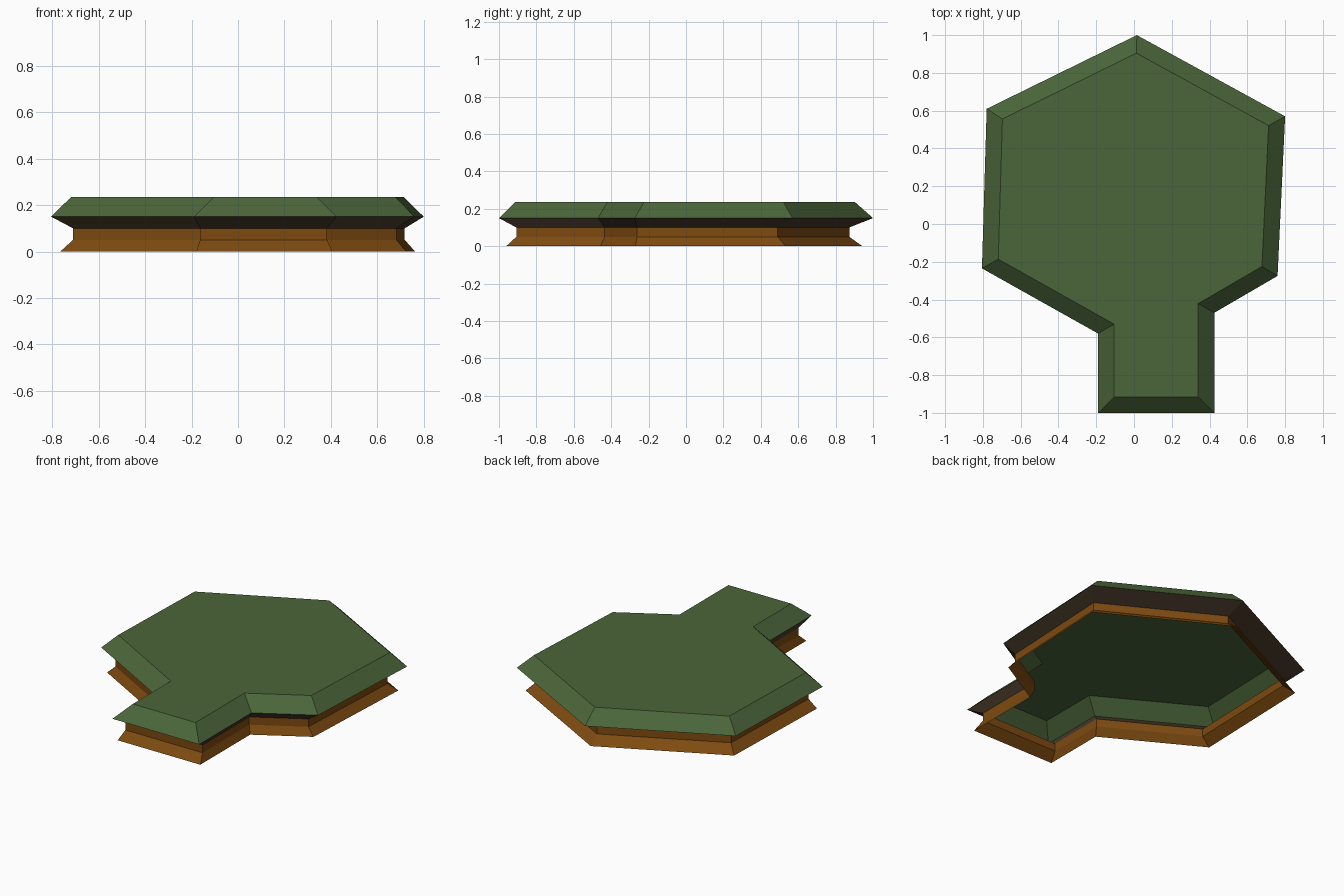
import bpy, bmesh
from mathutils import Vector

if "Cube" in bpy.data.objects:
    bpy.data.objects.remove(bpy.data.objects["Cube"])


def srgb(r, g, b):
    f = lambda c: c / 12.92 if c <= 0.04045 else ((c + 0.055) / 1.055) ** 2.4
    return (f(r / 255), f(g / 255), f(b / 255), 1)


def material(name, rgb):
    m = bpy.data.materials.new(name)
    m.diffuse_color = srgb(*rgb)
    m.use_nodes = True
    m.node_tree.nodes["Principled BSDF"].inputs["Base Color"].default_value = m.diffuse_color
    return m


GRASS = material("grass green", (75, 102, 58))
EARTH = material("earth brown", (125, 74, 16))
SHADE = material("dark soil", (72, 58, 42))

# Plan outline of the widest edge, counter-clockwise
OUTLINE = [Vector(p) for p in (
    (0.015, 1.0), (-0.78, 0.61), (-0.805, -0.235), (-0.19, -0.58), (-0.19, -1.0),
    (0.425, -1.0), (0.425, -0.47), (0.76, -0.275), (0.80, 0.57))]


def scaled(s, dx, dy):
    return [p * s + Vector((dx, dy)) for p in OUTLINE]


def inset(d):
    """Move every side inward by d with mitred corners."""
    out = []
    n = len(OUTLINE)
    for i, p in enumerate(OUTLINE):
        a = (p - OUTLINE[i - 1]).normalized()
        b = (OUTLINE[(i + 1) % n] - p).normalized()
        na, nb = Vector((-a.y, a.x)), Vector((-b.y, b.x))
        out.append(p + (na + nb) * d / (1 + na.dot(nb)))
    return out


def loft(name, rings, mat, cap=False):
    """Skin a stack of (outline, height) rings, bottom to top."""
    bm = bmesh.new()
    loops = [[bm.verts.new((p.x, p.y, z)) for p in ring] for ring, z in rings]
    n = len(OUTLINE)
    for lo, hi in zip(loops, loops[1:]):
        for i in range(n):
            j = (i + 1) % n
            bm.faces.new((lo[i], lo[j], hi[j], hi[i]))
    if cap:
        bm.faces.new(loops[-1])
    me = bpy.data.meshes.new(name)
    bm.to_mesh(me)
    bm.free()
    me.materials.append(mat)
    ob = bpy.data.objects.new(name, me)
    bpy.context.collection.objects.link(ob)
    return ob


neck = scaled(0.89, 0.006, -0.017)
foot = scaled(0.952, 0.001, -0.009)

# Flared earth wall, open underneath
loft("earth_wall", [(foot, 0.0), (neck, 0.05), (neck, 0.10)], EARTH)
# Underside of the overhanging lip
loft("lip_underside", [(neck, 0.10), (OUTLINE, 0.15)], SHADE)
# Bevelled grass top
loft("grass_top", [(OUTLINE, 0.15), (inset(0.085), 0.235)], GRASS, cap=True)
